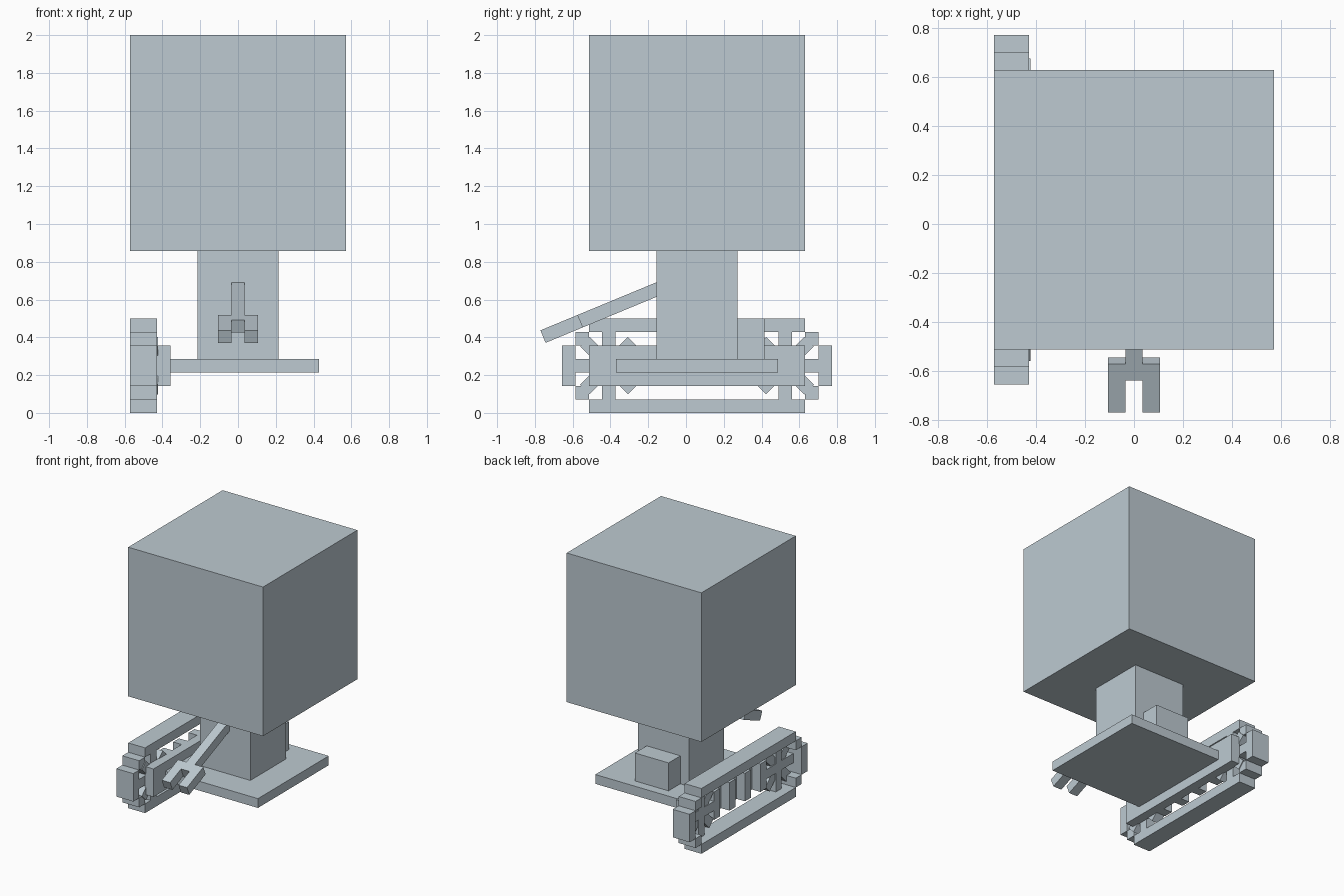
import bpy
import math
from mathutils import Matrix, Vector

cube = bpy.data.objects.get("Cube")
if cube:
    bpy.data.objects.remove(cube, do_unlink=True)

U = 2 / 28          # block unit
MID = 0.058         # track centre along y
AXLE_Z = 3.5 * U

mat = bpy.data.materials.new("pale blue grey")
mat.use_nodes = True
colour = (0.51, 0.59, 0.64, 1)
mat.diffuse_color = colour
mat.node_tree.nodes["Principled BSDF"].inputs["Base Color"].default_value = colour


def box(name, centre, size, tilt=0.0):
    """Box of the given full size, tilted about the x axis."""
    bpy.ops.mesh.primitive_cube_add(size=1)
    ob = bpy.context.object
    ob.name = ob.data.name = name
    ob.data.transform(Matrix.Diagonal((*size, 1)))
    ob.location = centre
    ob.rotation_euler.x = tilt
    ob.data.materials.append(mat)
    return ob


# Head, body, base and back pack
box("head", (0, MID, 2 - 8 * U), (16 * U, 16 * U, 16 * U))
box("body", (0, MID, 8 * U), (6 * U, 6 * U, 8 * U))
box("base_plate", (0, MID, AXLE_Z), (12 * U, 12 * U, U))
box("back_pack", (0, MID + 4 * U, 5.5 * U), (4 * U, 2 * U, 3 * U))

# Fork arm sloping down to the front
slope = math.radians(22.5)
tip = Vector((0, -0.757, 0.404))
along = Vector((0, math.cos(slope), math.sin(slope)))


def fork_part(name, x, start, length, width):
    centre = tip + along * (start + length / 2) * U
    centre.x = x * U
    box(name, centre, (width * U, length * U, U), slope)


fork_part("fork_handle", 0, 3, 7, 1)
fork_part("fork_crosspiece", 0, 2, 1, 3)
for side in (-1, 1):
    fork_part("fork_tine", side, 0, 2, 1)

# Track belt: long runs, stepped corners and end pads
BELT_X = -7 * U
for side in (-1, 1):
    box("belt_run", (BELT_X, MID, AXLE_Z + side * 3 * U), (2 * U, 16 * U, U))
    box("belt_end", (BELT_X, MID + side * 9.5 * U, AXLE_Z), (2 * U, U, 3 * U))
    for up in (-1, 1):
        box("belt_corner", (BELT_X, MID + side * 8.5 * U, AXLE_Z + up * 2 * U),
            (2 * U, U, U))

# Inner rail carrying the wheels
box("track_rail", (-5.5 * U, MID, AXLE_Z), (U, 16 * U, 3 * U))

# Spoked wheels
WHEEL_X = -6.5 * U
for side in (-1, 1):
    for i in range(4):
        nudge = 0.006 * (i % 2)
        box("wheel_spoke", (WHEEL_X + nudge, MID + side * 0.467, AXLE_Z),
            (U, U, 5 * U), i * math.pi / 4)

# Support pegs between the wheels
for i in range(4):
    box("support_peg", (WHEEL_X, MID + (i - 1.5) * 0.187, AXLE_Z), (U, U, 3 * U))
